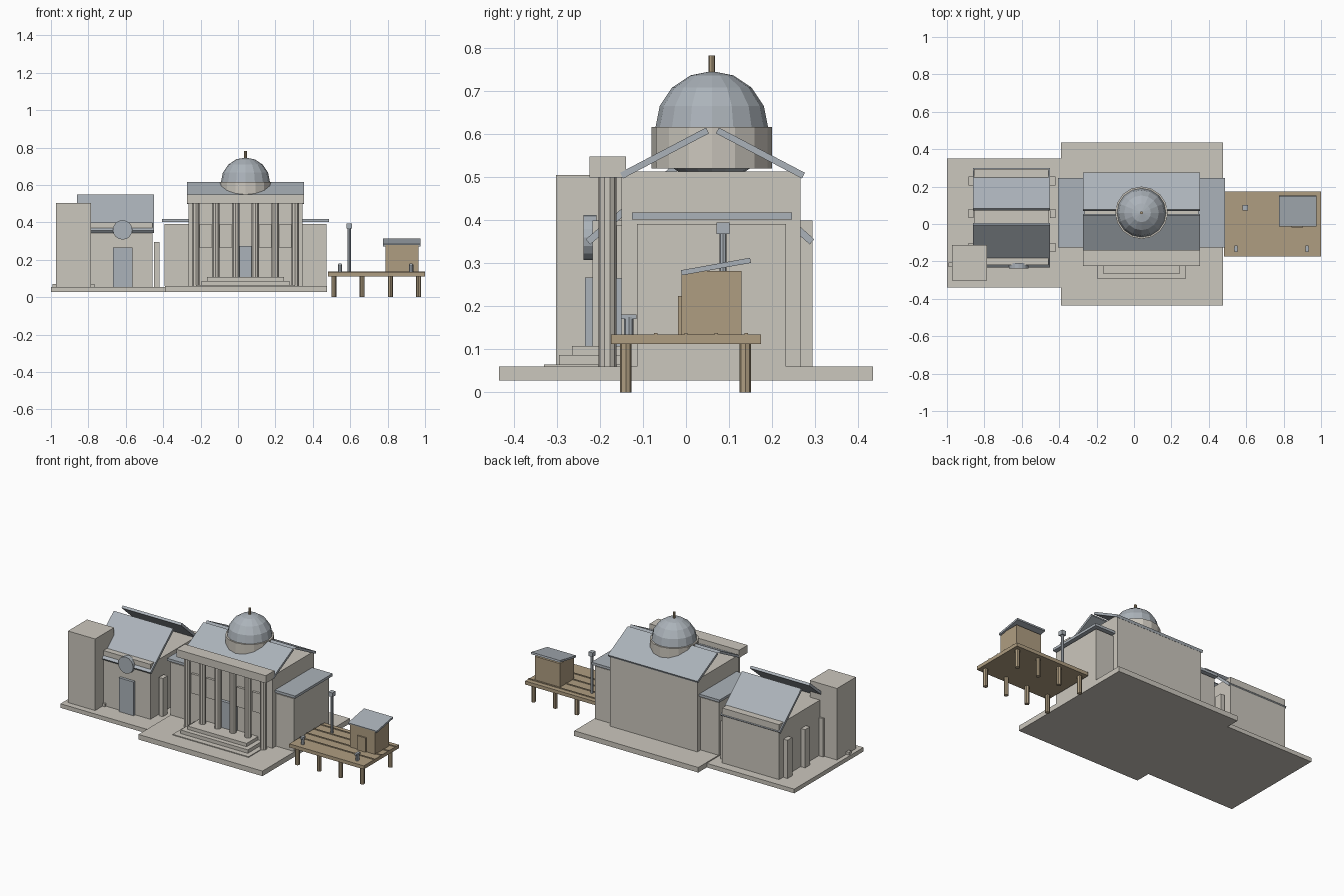
import bpy, bmesh, math
from mathutils import Matrix

if "Cube" in bpy.data.objects:
    bpy.data.objects.remove(bpy.data.objects["Cube"])


def material(name, rgb):
    m = bpy.data.materials.new(name)
    m.diffuse_color = (*rgb, 1)
    m.use_nodes = True
    m.node_tree.nodes["Principled BSDF"].inputs["Base Color"].default_value = m.diffuse_color
    return m


STONE = material("pale stone", (0.60, 0.57, 0.51))
SLATE = material("blue grey slate", (0.41, 0.45, 0.49))
WOOD = material("tan wood", (0.43, 0.34, 0.22))


def finish(name, bm, mat):
    bmesh.ops.recalc_face_normals(bm, faces=bm.faces)
    me = bpy.data.meshes.new(name)
    bm.to_mesh(me)
    bm.free()
    me.materials.append(mat)
    ob = bpy.data.objects.new(name, me)
    bpy.context.collection.objects.link(ob)
    return ob


def box(name, x, y, z, mat):
    """Block given by its (min, max) range on each axis."""
    bm = bmesh.new()
    bmesh.ops.create_cube(bm, size=1)
    for v in bm.verts:
        v.co = [r[0] if c < 0 else r[1] for c, r in zip(v.co, (x, y, z))]
    return finish(name, bm, mat)


def tube(name, x, y, z, r, mat, sides=8):
    """Upright cylinder between the two heights in z."""
    bm = bmesh.new()
    m = Matrix.Translation((x, y, (z[0] + z[1]) / 2))
    bmesh.ops.create_cone(bm, cap_ends=True, segments=sides, radius1=r,
                          radius2=r, depth=z[1] - z[0], matrix=m)
    return finish(name, bm, mat)


def slab(name, x, low, high, thick, mat):
    """Sloping roof sheet along x; low and high are (y, z) of the centre line."""
    dy, dz = high[0] - low[0], high[1] - low[1]
    d = math.hypot(dy, dz)
    ny, nz = -dz / d * thick / 2, dy / d * thick / 2
    prof = [(p[0] + s * ny, p[1] + s * nz)
            for p, s in ((low, -1), (high, -1), (high, 1), (low, 1))]
    bm = bmesh.new()
    f = bm.faces.new([bm.verts.new((x[0], *p)) for p in prof])
    ext = bmesh.ops.extrude_face_region(bm, geom=[f])["geom"]
    bmesh.ops.translate(bm, vec=(x[1] - x[0], 0, 0),
                        verts=[g for g in ext if isinstance(g, bmesh.types.BMVert)])
    return finish(name, bm, mat)


# Ground plinths
box("hall_plinth", (-0.39, 0.475), (-0.435, 0.435), (0.028, 0.06), STONE)
box("chapel_plinth", (-1.0, -0.39), (-0.34, 0.35), (0.028, 0.054), STONE)

# Domed hall: body, side wings and their flat roof
CX = 0.04
box("hall_body", (-0.265, 0.345), (-0.15, 0.266), (0.06, 0.514), STONE)
box("hall_wings", (-0.392, 0.472), (-0.114, 0.233), (0.06, 0.392), STONE)
box("wing_roof", (-0.407, 0.487), (-0.126, 0.247), (0.402, 0.418), SLATE)
for side, low, high in (("front", (-0.15, 0.504), (0.05, 0.609)),
                        ("rear", (0.273, 0.504), (0.073, 0.609))):
    slab(f"hall_roof_{side}", (-0.273, 0.352), low, high, 0.015, SLATE)

# Portico: steps, columns, beam, door and window panels
for i, (hw, y, z) in enumerate(((0.265, -0.33, 0.065), (0.235, -0.295, 0.087),
                                (0.205, -0.265, 0.108))):
    box(f"step_{i}", (CX - hw, CX + hw), (y, -0.15), (0.055, z), STONE)
for i in range(6):
    tube(f"column_{i}", -0.225 + 0.106 * i, -0.183, (0.06, 0.5), 0.021, STONE, 10)
box("portico_beam", (-0.273, 0.352), (-0.225, -0.14), (0.5, 0.548), STONE)
box("hall_door", (-0.022, 0.102), (-0.17, -0.145), (0.105, 0.275), SLATE)
for i, off in enumerate((-0.212, -0.106, 0.106, 0.212)):
    box(f"hall_window_{i}", (CX + off - 0.04, CX + off + 0.04),
        (-0.165, -0.145), (0.265, 0.388), STONE)

# Drum, dome and finial
tube("dome_drum", CX, 0.06, (0.52, 0.617), 0.14, STONE, 16)
bm = bmesh.new()
bmesh.ops.create_uvsphere(bm, u_segments=16, v_segments=8, radius=0.131,
                          matrix=Matrix.Translation((CX, 0.06, 0.616)))
finish("dome", bm, SLATE)
tube("dome_finial", CX, 0.06, (0.73, 0.783), 0.008, WOOD)

# Chapel: body, open ridged roof, bell tower, buttresses
box("chapel_body", (-0.855, -0.458), (-0.218, 0.294), (0.054, 0.4), STONE)
for side, low, high in (("front", (-0.228, 0.35), (-0.001, 0.543)),
                        ("rear", (0.293, 0.35), (0.077, 0.543))):
    slab(f"chapel_roof_{side}", (-0.862, -0.448), low, high, 0.016, SLATE)
box("bell_tower", (-0.974, -0.785), (-0.302, -0.113), (0.054, 0.505), STONE)
box("tower_base_bar", (-0.992, -0.768), (-0.23, -0.205), (0.054, 0.072), STONE)
for i, y in enumerate((-0.125, 0.055, 0.23)):
    for side, x in (("left", -0.872), ("right", -0.434)):
        box(f"buttress_{side}_{i}", (x - 0.014, x + 0.014), (y - 0.024, y + 0.024),
            (0.054, 0.295), STONE)

# Chapel door and round window
box("chapel_door", (-0.667, -0.565), (-0.235, -0.215), (0.054, 0.267), SLATE)
bm = bmesh.new()
bmesh.ops.create_cone(bm, cap_ends=True, segments=16, radius1=0.052, radius2=0.052,
                      depth=0.03, matrix=Matrix.Translation((-0.617, -0.223, 0.36))
                      @ Matrix.Rotation(math.pi / 2, 4, 'X'))
finish("round_window", bm, SLATE)

# Pier: deck, raised plank seams and posts
box("pier_deck", (0.48, 1.0), (-0.175, 0.174), (0.112, 0.134), WOOD)
for i in range(4):
    y = -0.07 + 0.07 * i
    box(f"plank_seam_{i}", (0.48, 1.0), (y - 0.004, y + 0.004), (0.13, 0.138), WOOD)
for i in range(4):
    for side, y in (("front", -0.14), ("rear", 0.138)):
        tube(f"pier_post_{side}_{i}", 0.513 + 0.151 * i, y, (0, 0.115), 0.0135, WOOD)

# Pier hut with lean-to roof
box("hut_body", (0.788, 0.964), (-0.011, 0.129), (0.134, 0.282), WOOD)
slab("hut_roof", (0.775, 0.976), (-0.011, 0.278), (0.15, 0.307), 0.012, SLATE)
box("hut_door", (0.843, 0.903), (-0.019, -0.008), (0.134, 0.224), WOOD)

# Lamp post and mooring bollards
tube("lamp_pole", 0.595, 0.086, (0.134, 0.37), 0.0085, SLATE)
box("lamp_head", (0.581, 0.609), (0.071, 0.101), (0.368, 0.395), SLATE)
for i, x in enumerate((0.545, 0.926)):
    tube(f"bollard_{i}", x, -0.133, (0.134, 0.175), 0.011, SLATE)
    box(f"bollard_cap_{i}", (x - 0.008, x + 0.008), (-0.151, -0.115),
        (0.17, 0.181), SLATE)
